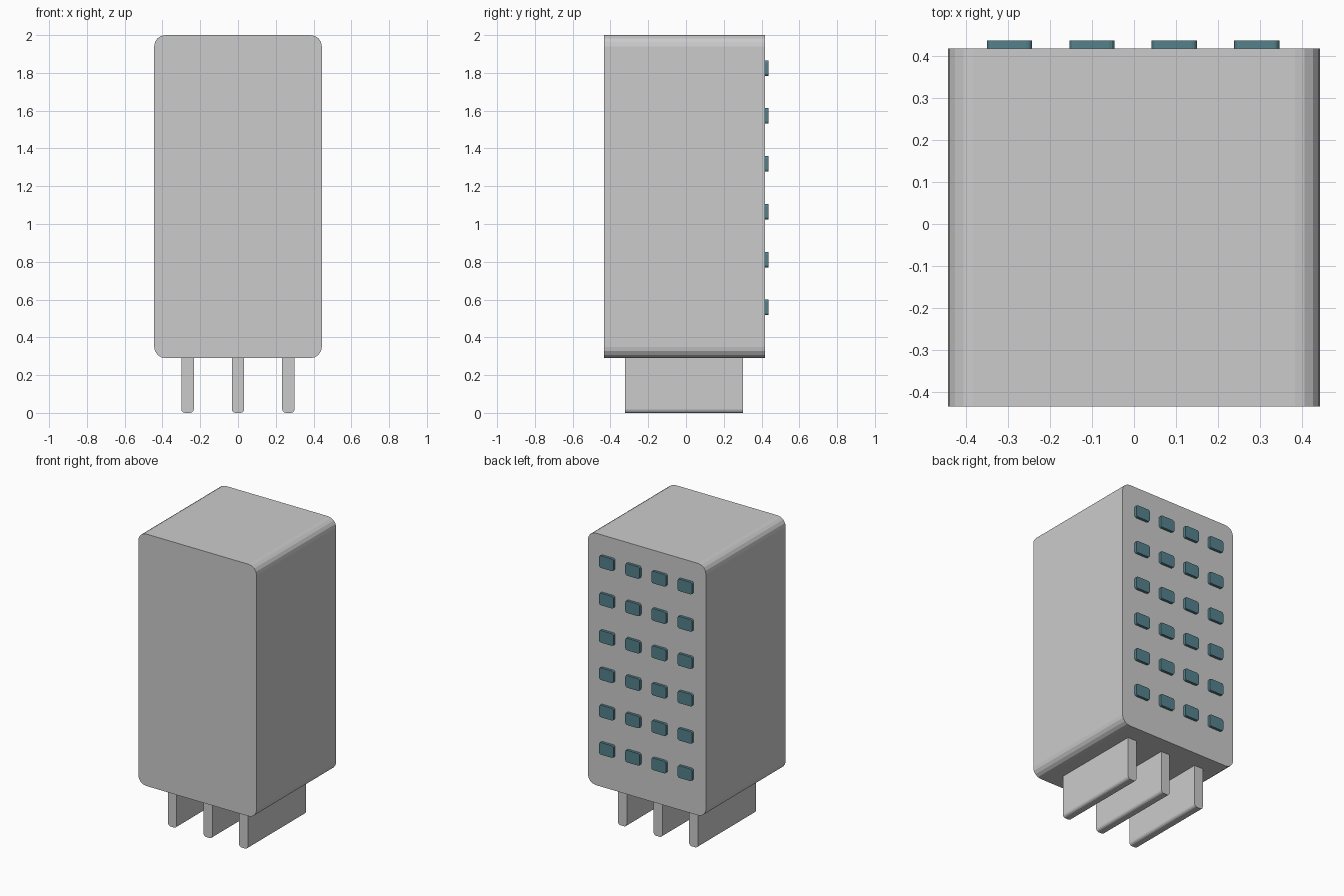
import bpy, bmesh
from math import cos, sin, pi

if "Cube" in bpy.data.objects:
    bpy.data.objects.remove(bpy.data.objects["Cube"])


def rounded_bar(name, x, z, width, height, y0, y1, radius, steps, mat=None):
    """Rounded rectangle in XZ, extruded along Y from y0 to y1."""
    bm = bmesh.new()
    ring = []
    corners = [(1, 1), (-1, 1), (-1, -1), (1, -1)]
    for q, (sx, sz) in enumerate(corners):
        cx = x + sx * (width / 2 - radius)
        cz = z + sz * (height / 2 - radius)
        for i in range(steps + 1):
            a = (q + i / steps) * pi / 2
            ring.append(bm.verts.new((cx + radius * cos(a), y0, cz + radius * sin(a))))
    face = bm.faces.new(ring)
    ext = bmesh.ops.extrude_face_region(bm, geom=[face])
    moved = [v for v in ext["geom"] if isinstance(v, bmesh.types.BMVert)]
    bmesh.ops.translate(bm, verts=moved, vec=(0, y1 - y0, 0))
    bmesh.ops.recalc_face_normals(bm, faces=bm.faces)
    mesh = bpy.data.meshes.new(name)
    bm.to_mesh(mesh)
    bm.free()
    obj = bpy.data.objects.new(name, mesh)
    bpy.context.collection.objects.link(obj)
    if mat:
        mesh.materials.append(mat)
    return obj


teal = bpy.data.materials.new("dark_teal")
teal.diffuse_color = (0.09, 0.22, 0.26, 1)
teal.use_nodes = True
teal.node_tree.nodes["Principled BSDF"].inputs["Base Color"].default_value = teal.diffuse_color

# Main block with rounded long edges
rounded_bar("body", 0, 1.145, 0.888, 1.71, -0.435, 0.419, 0.06, 4)

# Three slab legs with rounded lower edges
for i in range(3):
    rounded_bar(f"leg_{i + 1}", (i - 1) * 0.267, 0.16, 0.066, 0.32, -0.323, 0.301, 0.02, 4)

# Grid of small panels on the back face
for row in range(6):
    for col in range(4):
        rounded_bar(f"back_panel_{row + 1}_{col + 1}",
                    -0.002 + (col - 1.5) * 0.1965, 0.558 + row * 0.2535,
                    0.108, 0.082, 0.405, 0.437, 0.013, 3, teal)
